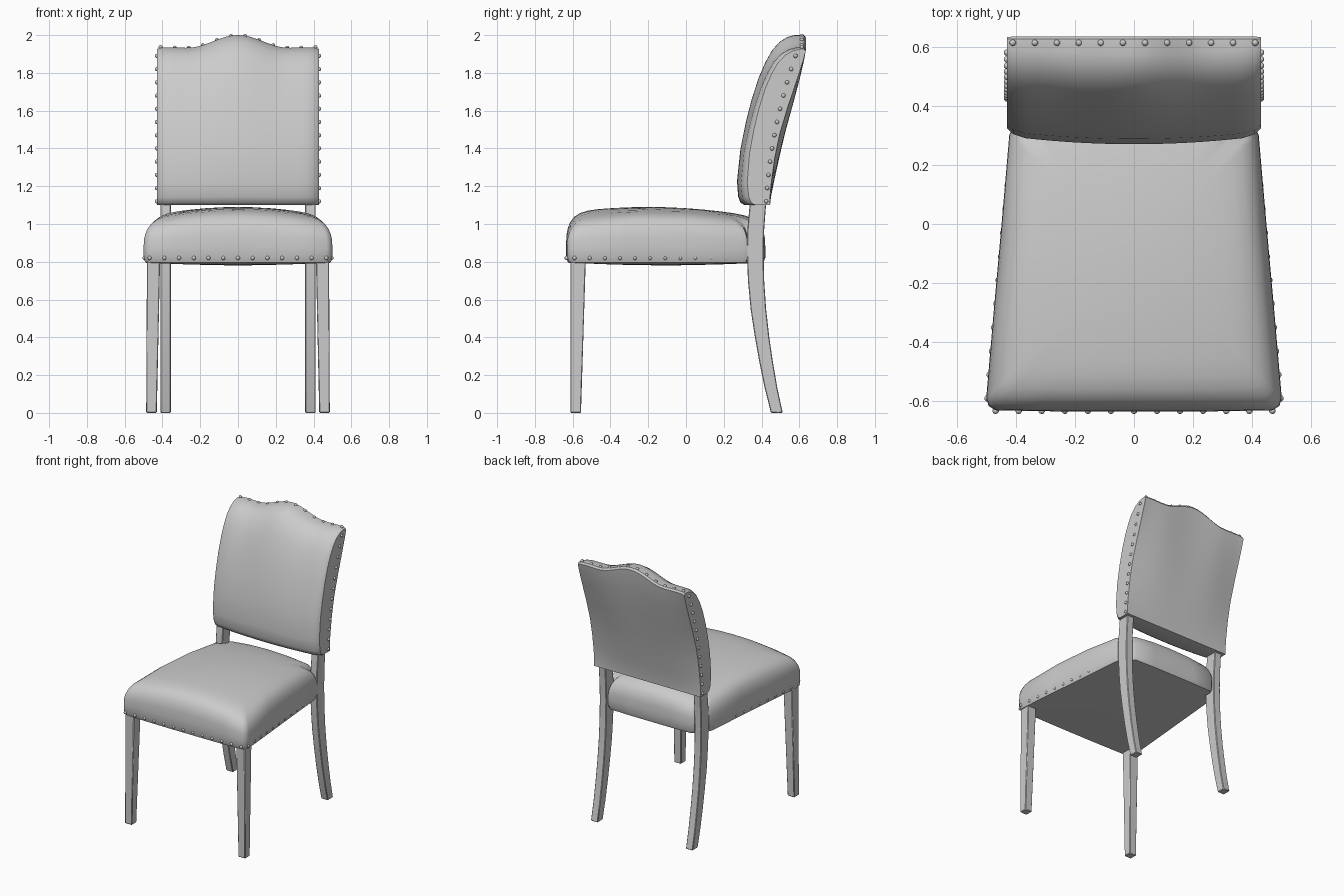
import bpy, bmesh, math
from mathutils import Matrix, Vector

cube = bpy.data.objects.get("Cube")
if cube:
    bpy.data.objects.remove(cube)

grey = bpy.data.materials.new("plain grey")
grey.use_nodes = True
grey.diffuse_color = (0.6, 0.6, 0.6, 1)
grey.node_tree.nodes["Principled BSDF"].inputs["Base Color"].default_value = (0.6, 0.6, 0.6, 1)


def finish(name, bm, angle=40):
    bmesh.ops.recalc_face_normals(bm, faces=bm.faces)
    mesh = bpy.data.meshes.new(name)
    bm.to_mesh(mesh)
    bm.free()
    mesh.materials.append(grey)
    obj = bpy.data.objects.new(name, mesh)
    bpy.context.collection.objects.link(obj)
    bpy.ops.object.select_all(action='DESELECT')
    obj.select_set(True)
    bpy.context.view_layer.objects.active = obj
    bpy.ops.object.shade_smooth_by_angle(angle=math.radians(angle))
    return obj


def loft(rings):
    """Skin closed rings of equal length and cap both ends."""
    bm = bmesh.new()
    rows = [[bm.verts.new(p) for p in ring] for ring in rings]
    n = len(rows[0])
    for a, b in zip(rows, rows[1:]):
        for i in range(n):
            j = (i + 1) % n
            bm.faces.new((a[i], a[j], b[j], b[i]))
    bm.faces.new(rows[0])
    bm.faces.new(rows[-1])
    return bm


# Seat cushion: tapered plan with notches for the back legs, domed top
half = [(0, -.635), (.16, -.635), (.32, -.633), (.47, -.63), (.492, -.615), (.5, -.59),
        (.475, -.3), (.448, 0), (.422, .3), (.412, .325), (.36, .33), (.352, .35),
        (.35, .4), (.33, .415), (.17, .42), (0, .42)]
plan = half + [(-x, y) for x, y in reversed(half[1:-1])]


def dome(x, y):
    return 1.09 - .045 * (x / .45) ** 2 - .04 * ((y + .2) / .5) ** 2


def seat_ring(inset, rise):
    s = 1 - inset / .5
    pts = [(x * s, -.1 + (y + .1) * s) for x, y in plan]
    return [(x, y, .795 + rise * (dome(x, y) - .795)) for x, y in pts]


seat_profile = [(.49, -.05), (.25, -.035), (.01, 0), (0, .12), (0, .35), (.002, .55), (.008, .68),
                (.02, .8), (.04, .9), (.07, .96), (.11, .99), (.16, 1), (.24, 1), (.32, 1),
                (.41, 1), (.49, 1)]
finish("seat_cushion", loft([seat_ring(*p) for p in seat_profile]))

# Backrest: closed side profile swept across the width, with a raised crest
front = [(0, .31), (.015, .288), (.05, .276), (.14, .27), (.33, .288), (.48, .315), (.62, .347),
         (.75, .385), (.84, .42), (.91, .455), (.96, .495), (.988, .535), (1, .575)]
rear = [(1, .625), (.985, .635), (.92, .628), (.8, .608), (.62, .57), (.45, .53),
        (.3, .498), (.15, .468), (.05, .45), (0, .445)]


def crest(x):
    bump = .5 + .5 * math.cos(math.pi * min(abs(x) / .27, 1))
    return 1.932 + .068 * bump + .006 * (x / .43) ** 4


def back_ring(u):
    x = .43 * u
    edge = max(0, (abs(u) - .88) / .12) ** 2
    ring = []
    for v, y in front:
        y += (.03 * u * u + .028 * edge) * (1 - .5 * v)
        ring.append((x, y, 1.1 + v * (crest(x) - .012 * edge * v - 1.1)))
    for v, y in rear:
        y -= .035 * u ** 2 * math.sin(math.pi * v)
        ring.append((x, y, 1.1 + v * (crest(x) - .012 * edge * v - 1.1)))
    return ring


steps = [i / 14 for i in range(13)] + [.95, .975, .99, 1]
us = [-u for u in reversed(steps[1:])] + steps
finish("backrest", loft([back_ring(u) for u in us]))


# Legs: square sections lofted along the height
def leg(name, side, sections):
    rings = []
    for z, x0, x1, y0, y1 in sections:
        rings.append([(side * x, y, z) for x, y in ((x0, y0), (x1, y0), (x1, y1), (x0, y1))])
    obj = finish(name, loft(rings), 30)
    bevel = obj.modifiers.new("soft edges", 'BEVEL')
    bevel.width = .004
    bevel.limit_method = 'ANGLE'


# Back leg centre line as (height, front y, rear y)
curve = [(0, .45, .512), (.13, .417, .484), (.27, .388, .46), (.4, .365, .441), (.55, .342, .424),
         (.7, .328, .414), (.85, .322, .411), (.97, .325, .414), (1.08, .335, .422), (1.2, .35, .435)]
for side, word in ((1, "left"), (-1, "right")):
    leg("front_leg_" + word, side, [(0, .43, .486, -.612, -.556), (.83, .412, .482, -.612, -.53)])
    leg("back_leg_" + word, side, [(z, .356, .411, a, b) for z, a, b in curve])

# Upholstery nails
nails = bmesh.new()


def nail(x, y, z):
    bmesh.ops.create_uvsphere(nails, u_segments=10, v_segments=6, radius=.011,
                              matrix=Matrix.Translation(Vector((x, y, z))))


for i in range(13):
    nail(-.468 + i * .078, -.632, .82)
for side in (-1, 1):
    for i in range(12):
        y = -.59 + i * .08
        nail(side * (.496 - .086 * (y + .59) / .9), y, .82)
    for i in range(12):
        t = i / 11
        nail(side * .43, .425 + .045 * t + .11 * t * t, 1.12 + .77 * t)
for i in range(12):
    x = -.41 + i * .82 / 11
    nail(x, .613, crest(x) - .001)
finish("upholstery_nails", nails)
